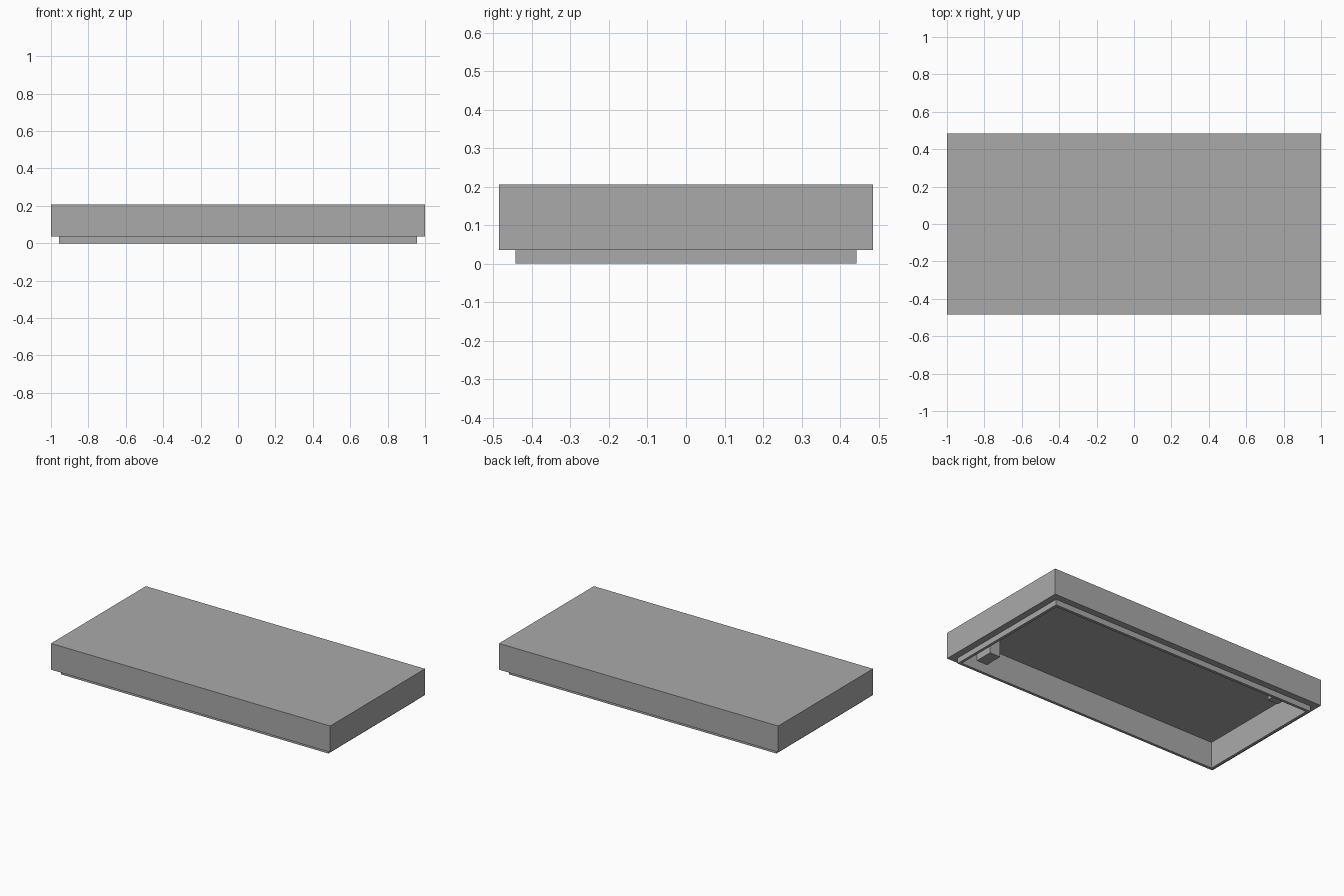
import bpy
import bmesh

if "Cube" in bpy.data.objects:
    bpy.data.objects.remove(bpy.data.objects["Cube"], do_unlink=True)

# One plain grey for the whole lid
grey = bpy.data.materials.new("plain grey")
grey.use_nodes = True
colour = (0.40, 0.40, 0.40, 1)
grey.diffuse_color = colour
grey.node_tree.nodes["Principled BSDF"].inputs["Base Color"].default_value = colour

HALF_X, HALF_Y = 1.0, 0.485
RIM_Z, CEILING_Z, TOP_Z = 0.036, 0.17, 0.206
STEP, LIP = 0.043, 0.018


def finish(name, bm):
    bmesh.ops.recalc_face_normals(bm, faces=bm.faces)
    mesh = bpy.data.meshes.new(name)
    bm.to_mesh(mesh)
    bm.free()
    mesh.materials.append(grey)
    obj = bpy.data.objects.new(name, mesh)
    bpy.context.collection.objects.link(obj)
    return obj


def rectangle(bm, inset, z):
    x, y = HALF_X - inset, HALF_Y - inset
    return [bm.verts.new((sx * x, sy * y, z))
            for sx, sy in ((-1, -1), (1, -1), (1, 1), (-1, 1))]


def block(name, xs, ys, zs):
    bm = bmesh.new()
    bmesh.ops.create_cube(bm, size=1)
    for v in bm.verts:
        v.co = [lo + (c + 0.5) * (hi - lo)
                for c, (lo, hi) in zip(v.co, (xs, ys, zs))]
    return finish(name, bm)


# Hollow lid: loops run from the top, down the outside, round the lip, up inside
bm = bmesh.new()
loops = [rectangle(bm, inset, z) for inset, z in (
    (0, TOP_Z), (0, RIM_Z), (STEP, RIM_Z), (STEP, 0),
    (STEP + LIP, 0), (STEP + LIP, CEILING_Z))]
for a, b in zip(loops, loops[1:]):
    for i in range(4):
        j = (i + 1) % 4
        bm.faces.new((a[i], a[j], b[j], b[i]))
bm.faces.new(loops[0])
bm.faces.new(loops[-1])
finish("hollow_lid", bm)

# Latch posts against the long inner walls, at opposite corners
wall = HALF_Y - STEP - LIP
for name, s in (("front_left_post", 1), ("back_right_post", -1)):
    block(name, sorted((s * 0.75, s * 0.826)),
          sorted((-s * 0.306, -s * (wall + 0.01))), (0.06, CEILING_Z + 0.01))
